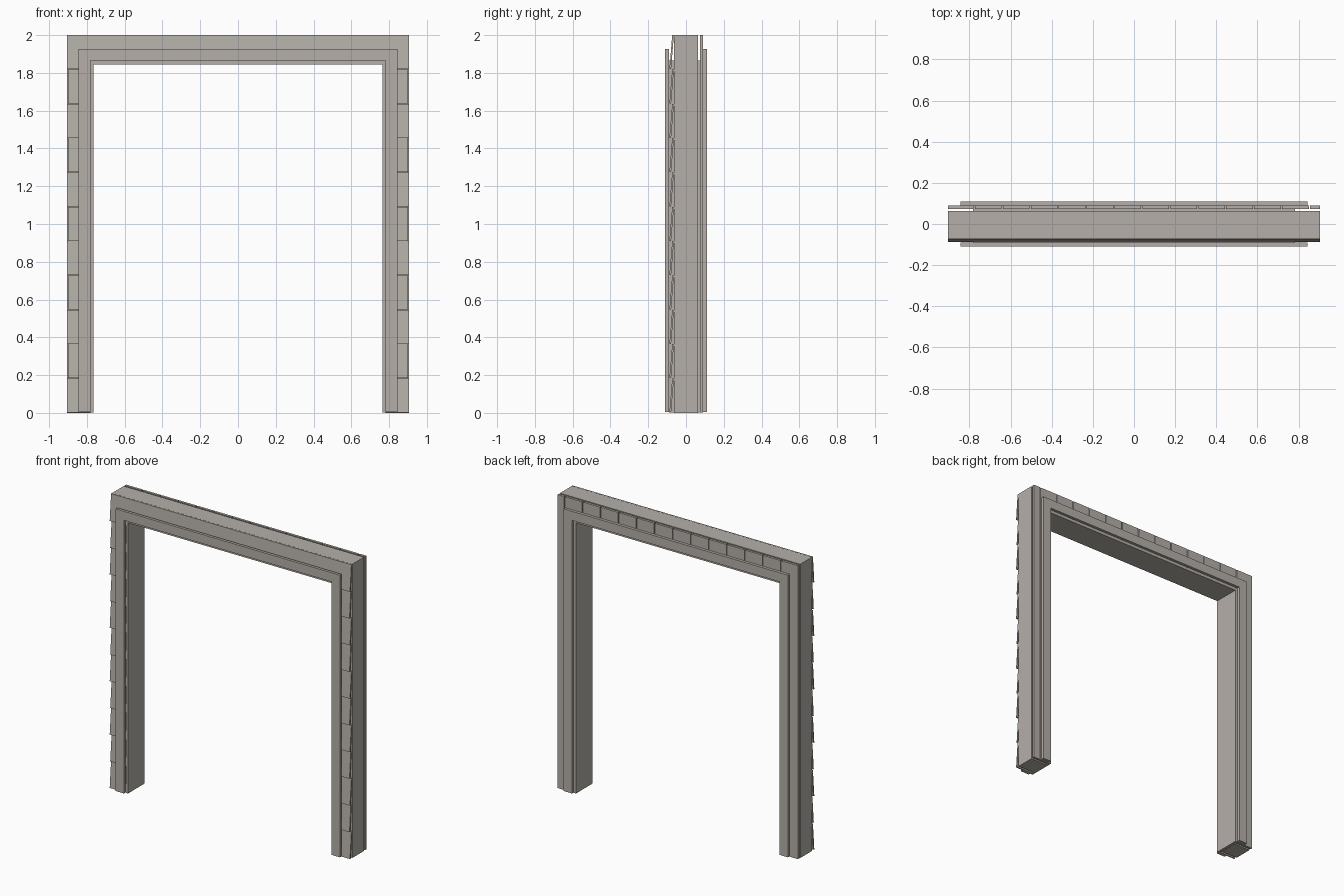
import bpy, bmesh

if "Cube" in bpy.data.objects:
    bpy.data.objects.remove(bpy.data.objects["Cube"])

mat = bpy.data.materials.new("warm grey")
mat.diffuse_color = (0.46, 0.43, 0.395, 1)
mat.use_nodes = True
mat.node_tree.nodes["Principled BSDF"].inputs["Base Color"].default_value = mat.diffuse_color

HALF, TOP = 0.905, 2.0        # outer half width and height
IN_X, IN_Z = 0.782, 1.865     # rough opening


def add_object(name, bm):
    bmesh.ops.recalc_face_normals(bm, faces=bm.faces)
    me = bpy.data.meshes.new(name)
    bm.to_mesh(me)
    bm.free()
    me.materials.append(mat)
    ob = bpy.data.objects.new(name, me)
    bpy.context.collection.objects.link(ob)
    return ob


def prism(bm, points, offset):
    """Extrude a flat outline of 3D points by an offset vector."""
    face = bm.faces.new([bm.verts.new(p) for p in points])
    ext = bmesh.ops.extrude_face_region(bm, geom=[face])
    verts = [g for g in ext["geom"] if isinstance(g, bmesh.types.BMVert)]
    bmesh.ops.translate(bm, verts=verts, vec=offset)


def portal(name, ox, oz, ix, iz, y0, y1, z0=0.0):
    """Upside-down U frame between depths y0 and y1."""
    bm = bmesh.new()
    outline = [(-ox, z0), (-ox, oz), (ox, oz), (ox, z0),
               (ix, z0), (ix, iz), (-ix, iz), (-ix, z0)]
    prism(bm, [(x, y0, z) for x, z in outline], (0, y1 - y0, 0))
    return add_object(name, bm)


# Wall core, opening liner and the two casings
portal("wall_core", HALF, TOP, IN_X, IN_Z, -0.063, 0.063)
portal("opening_jamb", IN_X, IN_Z, 0.766, 1.845, -0.09, 0.09, 0.002)
portal("front_casing", 0.844, 1.927, IN_X, IN_Z, -0.11, -0.091, 0.006)
portal("back_casing", 0.844, 1.927, IN_X, IN_Z, 0.091, 0.11, 0.006)

# Front lap siding: tilted boards, bottom edge standing proud
ROWS = 11
PITCH = TOP / ROWS


def lap(bm, x0, x1, base, z0, z1):
    def back(z):
        return -0.079 + 0.015 * (z - base) / PITCH
    t = 0.009
    prism(bm, [(x0, back(z0), z0), (x0, back(z0) - t, z0),
               (x0, back(z1) - t, z1), (x0, back(z1), z1)], (x1 - x0, 0, 0))


bm = bmesh.new()
for i in range(ROWS):
    base = i * PITCH
    end = HALF - (0.004 if i % 2 else 0)
    top = base + PITCH
    leg_top = min(top, IN_Z)
    for x0, x1 in ((-end, -IN_X), (IN_X, end)):
        lap(bm, x0, x1, base, base + 0.002, leg_top)
    if top > IN_Z:
        lap(bm, -end, end, base, IN_Z, top)
add_object("front_lap_siding", bm)

# Back vertical boards with narrow gaps, notched around the opening
bm = bmesh.new()
edges = [-HALF] + [-0.776 + 0.1357 * i for i in range(13)] + [HALF]
GAP = 0.003


def board(x0, x1, z0, z1):
    prism(bm, [(x0, 0.073, z0), (x1, 0.073, z0), (x1, 0.073, z1), (x0, 0.073, z1)],
          (0, 0.016, 0))


for a, b in zip(edges, edges[1:]):
    a, b = a + (GAP if a > -HALF else 0), b - (GAP if b < HALF else 0)
    board(a, b, IN_Z, TOP)
    if a < -IN_X:
        board(a, min(b, -IN_X), 0.002, IN_Z)
    if b > IN_X:
        board(max(a, IN_X), b, 0.002, IN_Z)
add_object("back_vertical_boards", bm)
